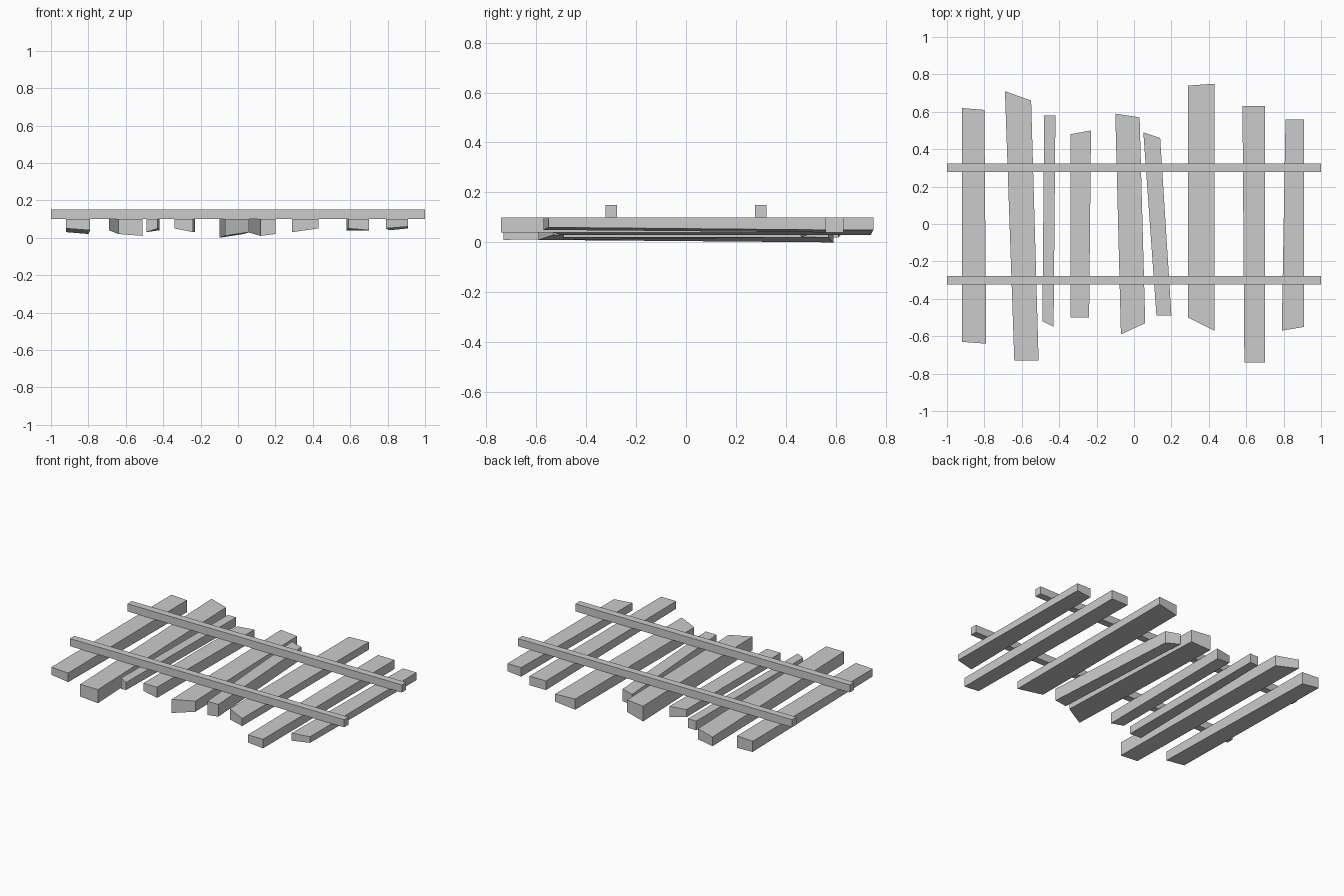
import bpy
import bmesh

# Remove the default cube
default_cube = bpy.data.objects.get("Cube")
if default_cube:
    bpy.data.objects.remove(default_cube, do_unlink=True)

# Single plain grey for all the wood
grey = bpy.data.materials.new("weathered_grey")
grey.use_nodes = True
colour = (0.6, 0.6, 0.6, 1)
grey.diffuse_color = colour
grey.node_tree.nodes["Principled BSDF"].inputs["Base Color"].default_value = colour

PLANK_TOP = 0.1
RAIL_TOP = 0.15


def add_prism(name, outline, bottoms, top):
    """Four sided block with a flat top and an uneven underside."""
    mesh = bpy.data.meshes.new(name)
    bm = bmesh.new()
    upper = [bm.verts.new((x, y, top)) for x, y in outline]
    lower = [bm.verts.new((x, y, z)) for (x, y), z in zip(outline, bottoms)]
    bm.faces.new(upper)
    bm.faces.new(lower[::-1])
    for i in range(len(outline)):
        j = (i + 1) % len(outline)
        bm.faces.new((upper[i], lower[i], lower[j], upper[j]))
    bmesh.ops.recalc_face_normals(bm, faces=bm.faces)
    bm.to_mesh(mesh)
    bm.free()
    mesh.materials.append(grey)
    part = bpy.data.objects.new(name, mesh)
    bpy.context.collection.objects.link(part)
    return part


# Rough sawn planks: outline from back right side round to the front,
# followed by the underside height at each of those corners
planks = {
    "far_right_plank": ([(-.92, .62), (-.8, .61), (-.79, -.64), (-.92, -.63)], (.03, .02, .04, .05)),
    "long_right_plank": ([(-.69, .71), (-.55, .66), (-.51, -.73), (-.64, -.73)], (.04, .03, .01, .02)),
    "thin_right_plank": ([(-.48, .58), (-.42, .58), (-.43, -.55), (-.49, -.52)], (.04, .04, .05, .03)),
    "short_right_plank": ([(-.34, .48), (-.23, .5), (-.24, -.5), (-.34, -.5)], (.05, .03, .03, .05)),
    "middle_plank": ([(-.1, .59), (.03, .57), (.06, -.53), (-.07, -.59)], (0, .02, .03, .01)),
    "slanted_plank": ([(.05, .49), (.14, .46), (.2, -.49), (.12, -.49)], (.03, .02, .02, .01)),
    "wide_left_plank": ([(.29, .74), (.43, .75), (.43, -.57), (.29, -.5)], (.03, .05, .05, .03)),
    "long_left_plank": ([(.58, .63), (.7, .63), (.7, -.74), (.59, -.74)], (.04, .04, .04, .05)),
    "far_left_plank": ([(.81, .56), (.91, .56), (.91, -.55), (.79, -.57)], (.04, .05, .06, .05)),
}
for name, (outline, bottoms) in planks.items():
    add_prism(name, outline, bottoms, PLANK_TOP)

# Two straight rails lying across the planks
for name, y in (("front_rail", -.3), ("back_rail", .3)):
    half = 0.023
    outline = [(-1, y + half), (1, y + half), (1, y - half), (-1, y - half)]
    add_prism(name, outline, [PLANK_TOP] * len(outline), RAIL_TOP)
